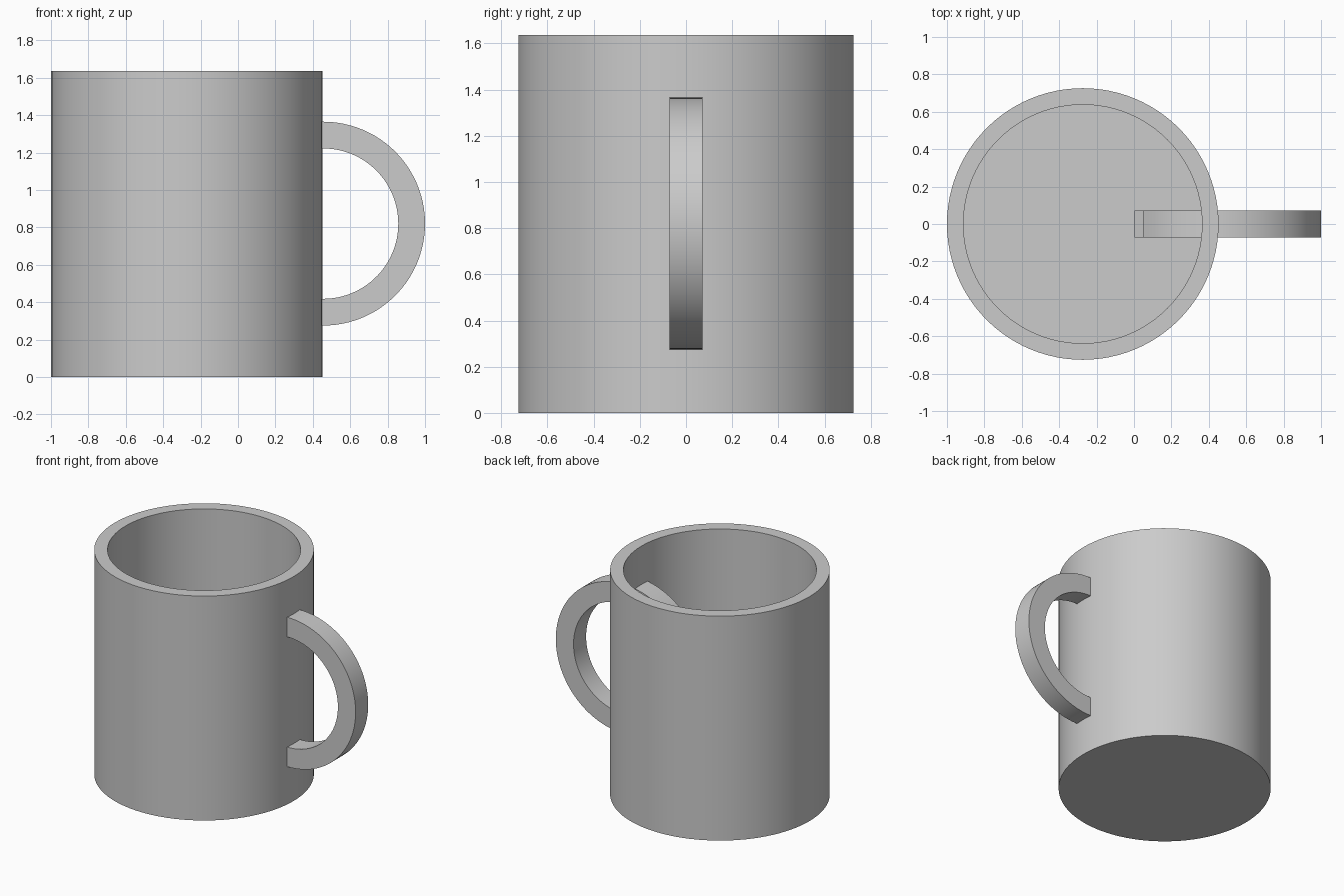
import bpy
import bmesh
import math

if "Cube" in bpy.data.objects:
    bpy.data.objects.remove(bpy.data.objects["Cube"], do_unlink=True)

# Single plain grey
GREY = (0.6, 0.6, 0.6, 1.0)
grey = bpy.data.materials.new("plain grey")
grey.use_nodes = True
grey.diffuse_color = GREY
grey.node_tree.nodes["Principled BSDF"].inputs["Base Color"].default_value = GREY


def finish(bm, name):
    """Turn a bmesh into a shaded, coloured object."""
    bmesh.ops.remove_doubles(bm, verts=bm.verts, dist=1e-5)
    bmesh.ops.recalc_face_normals(bm, faces=bm.faces)
    mesh = bpy.data.meshes.new(name)
    bm.to_mesh(mesh)
    bm.free()
    obj = bpy.data.objects.new(name, mesh)
    bpy.context.collection.objects.link(obj)
    mesh.materials.append(grey)
    bpy.ops.object.select_all(action="DESELECT")
    obj.select_set(True)
    bpy.context.view_layer.objects.active = obj
    bpy.ops.object.shade_smooth_by_angle(angle=math.radians(30))
    return obj


# Cup: wall and floor profile turned around the cup axis
RADIUS, INNER, HEIGHT, FLOOR = 0.726, 0.638, 1.637, 0.09
AXIS_X = -0.274
profile = [(0, 0), (RADIUS, 0), (RADIUS, HEIGHT), (INNER, HEIGHT), (INNER, FLOOR), (0, FLOOR)]
bm = bmesh.new()
points = [bm.verts.new((AXIS_X + r, 0, z)) for r, z in profile]
edges = [bm.edges.new(pair) for pair in zip(points, points[1:])]
bmesh.ops.spin(bm, geom=points + edges, cent=(AXIS_X, 0, 0), axis=(0, 0, 1),
               angle=math.tau, steps=96)
finish(bm, "cup")

# Handle: square bar swept along an arc, its ends running through the wall
CENTRE_X, CENTRE_Z = 0.455, 0.82
OUTER_R, INNER_R, HALF_WIDTH = 0.545, 0.402, 0.0725
LOW_END, HIGH_END, STEPS = math.radians(-146), math.radians(138.5), 72
bm = bmesh.new()
rings = []
for i in range(STEPS + 1):
    a = LOW_END + (HIGH_END - LOW_END) * i / STEPS
    section = [(INNER_R, -HALF_WIDTH), (OUTER_R, -HALF_WIDTH),
               (OUTER_R, HALF_WIDTH), (INNER_R, HALF_WIDTH)]
    rings.append([bm.verts.new((CENTRE_X + r * math.cos(a), y, CENTRE_Z + r * math.sin(a)))
                  for r, y in section])
for one, two in zip(rings, rings[1:]):
    for k in range(4):
        n = (k + 1) % 4
        bm.faces.new((one[k], one[n], two[n], two[k]))
bm.faces.new(rings[0])
bm.faces.new(rings[-1])
finish(bm, "handle")
